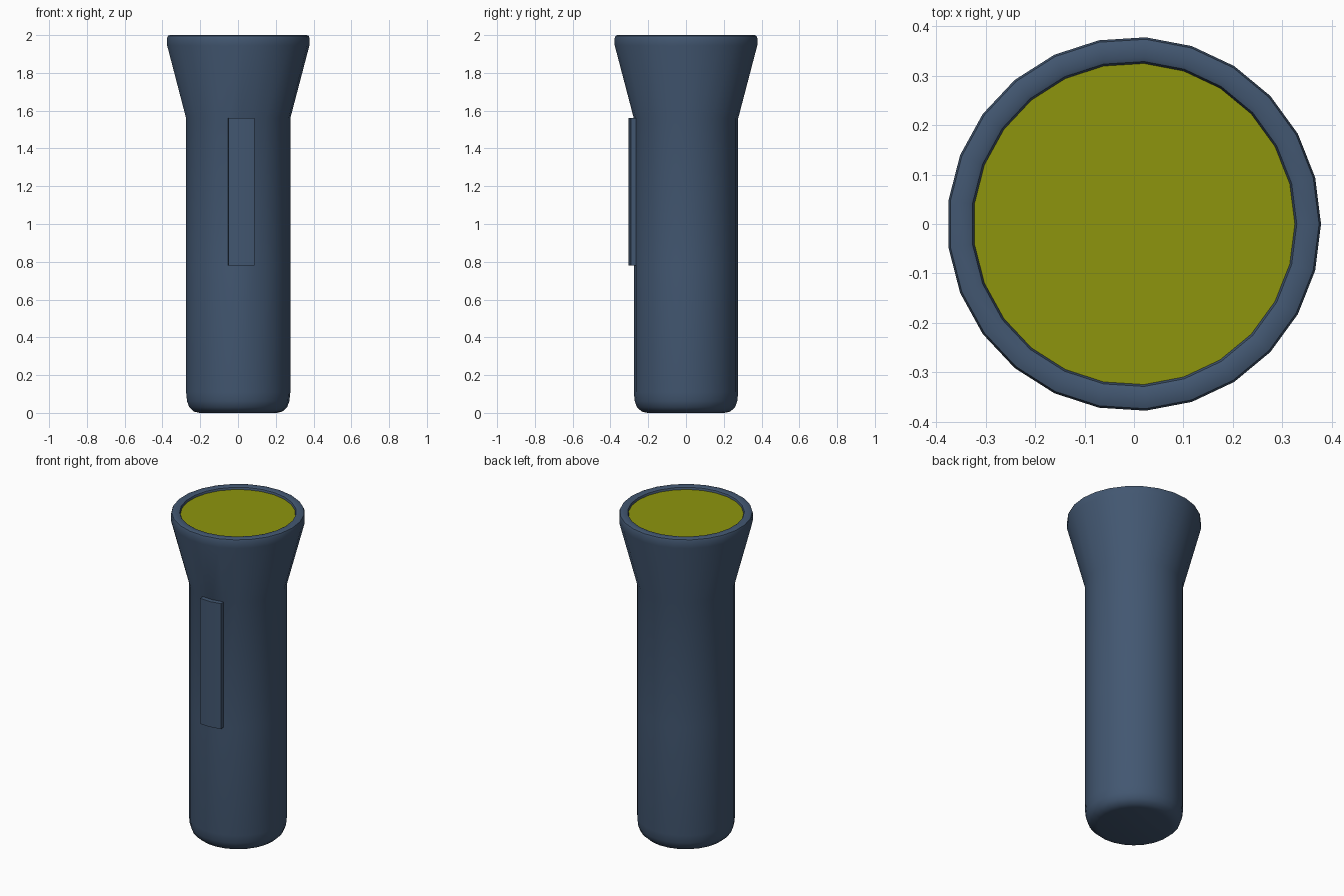
import bpy, bmesh, math
from mathutils import Vector

if "Cube" in bpy.data.objects:
    bpy.data.objects.remove(bpy.data.objects["Cube"])

SIDES = 25
STEP = 2 * math.pi / SIDES


def ring(bm, r, z):
    return [bm.verts.new((r * math.cos(i * STEP), r * math.sin(i * STEP), z))
            for i in range(SIDES)]


def finish(bm, name, color):
    bmesh.ops.recalc_face_normals(bm, faces=bm.faces[:])
    me = bpy.data.meshes.new(name)
    bm.to_mesh(me)
    bm.free()
    ob = bpy.data.objects.new(name, me)
    bpy.context.collection.objects.link(ob)
    mat = bpy.data.materials.new(name + "_colour")
    mat.diffuse_color = color
    mat.use_nodes = True
    mat.node_tree.nodes["Principled BSDF"].inputs["Base Color"].default_value = mat.diffuse_color
    me.materials.append(mat)
    bpy.ops.object.select_all(action='DESELECT')
    ob.select_set(True)
    bpy.context.view_layer.objects.active = ob
    bpy.ops.object.shade_smooth_by_angle(angle=math.radians(35))
    return ob


# torch body: rounded base, straight handle, flared head, rolled rim, lens seat
profile = [(0.205, 0), (0.235, 0.007), (0.26, 0.03), (0.272, 0.062), (0.277, 0.11),
           (0.277, 0.78), (0.277, 1.56), (0.378, 1.945), (0.378, 1.985),
           (0.374, 1.996), (0.363, 2.0), (0.338, 2.0), (0.329, 1.996),
           (0.325, 1.985), (0.325, 1.965)]
bm = bmesh.new()
rings = [ring(bm, r, z) for r, z in profile]
bm.faces.new(rings[0][::-1])
bm.faces.new(rings[-1])
for a, b in zip(rings, rings[1:]):
    for i in range(SIDES):
        j = (i + 1) % SIDES
        bm.faces.new((a[i], a[j], b[j], b[i]))
bm.normal_update()

# switch: two front panels of the handle pushed outwards
lo, hi = rings[5], rings[6]
panels = [f for f in bm.faces if len(f.verts) == 4
          and all(v in lo[18:21] or v in hi[18:21] for v in f.verts)]
push = sum((f.normal for f in panels), Vector()).normalized() * 0.029
out = bmesh.ops.extrude_face_region(bm, geom=panels)
moved = [g for g in out["geom"] if isinstance(g, bmesh.types.BMVert)]
bmesh.ops.translate(bm, verts=moved, vec=push)
old = [f for f in panels if f.is_valid]
if old:
    bmesh.ops.delete(bm, geom=old, context='FACES')
finish(bm, "torch_body", (0.055, 0.095, 0.165, 1))

# lens just below the rim
bm = bmesh.new()
bm.faces.new(ring(bm, 0.325, 1.984))
finish(bm, "lens", (0.27, 0.30, 0.004, 1))
